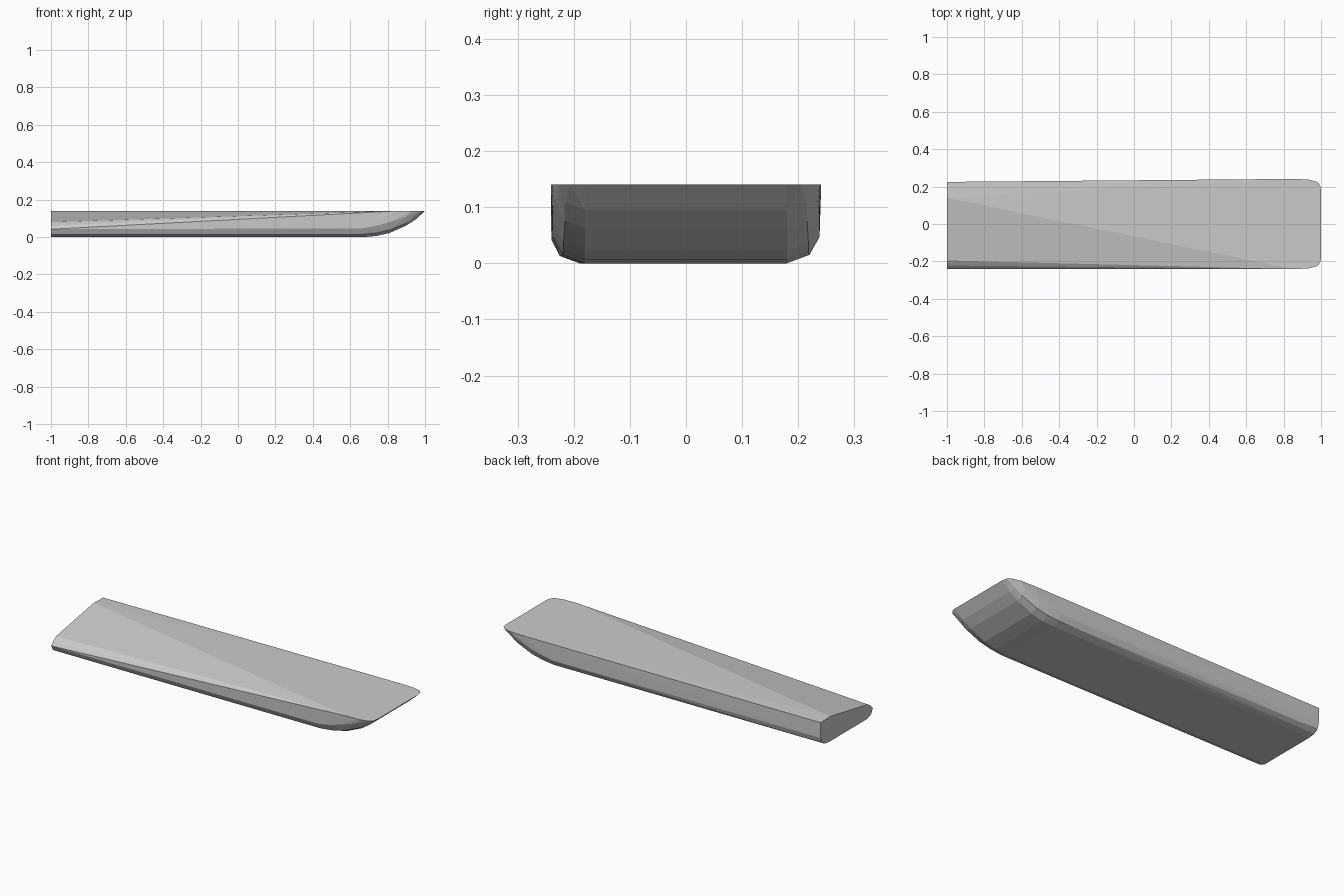
import bpy, bmesh

# Cross-section profiles (y, z) of the hull at stations along x
stern = [(0.225, 0.137), (0.14, 0.14), (-0.195, 0.08), (-0.222, 0.062),
         (-0.24, 0.042), (-0.225, 0.013), (-0.19, 0.0),
         (0.15, 0.0), (0.19, 0.005), (0.215, 0.02), (0.225, 0.05)]
stations = [(-1.0, stern)]

# Rounded bilge running forward, then rising to the bow (mirrored in y)
half = [
    (0.67, [(0.18, 0.0), (0.22, 0.015), (0.238, 0.047)]),
    (0.74, [(0.18, 0.006), (0.218, 0.022), (0.238, 0.06)]),
    (0.81, [(0.18, 0.022), (0.218, 0.038), (0.238, 0.08)]),
    (0.90, [(0.18, 0.062), (0.216, 0.075), (0.235, 0.11)]),
    (0.95, [(0.18, 0.095), (0.215, 0.108)]),
    # deck outline with rounded bow corners
    (0.85, [(0.241, 0.14)]),
    (0.93, [(0.238, 0.14)]),
    (0.98, [(0.225, 0.14)]),
    (0.995, [(0.207, 0.14)]),
    (1.0, [(0.18, 0.14)]),
]
for x, pts in half:
    stations.append((x, pts + [(-y, z) for y, z in pts]))

# Skin all stations into one faceted hull
bm = bmesh.new()
for x, pts in stations:
    for y, z in pts:
        bm.verts.new((x, y, z))
res = bmesh.ops.convex_hull(bm, input=bm.verts[:])
loose = [v for v in bm.verts if not v.link_faces]
bmesh.ops.delete(bm, geom=loose, context='VERTS')
bmesh.ops.recalc_face_normals(bm, faces=bm.faces[:])
mesh = bpy.data.meshes.new("hull")
bm.to_mesh(mesh)
bm.free()
hull = bpy.data.objects.new("hull", mesh)
bpy.context.collection.objects.link(hull)
